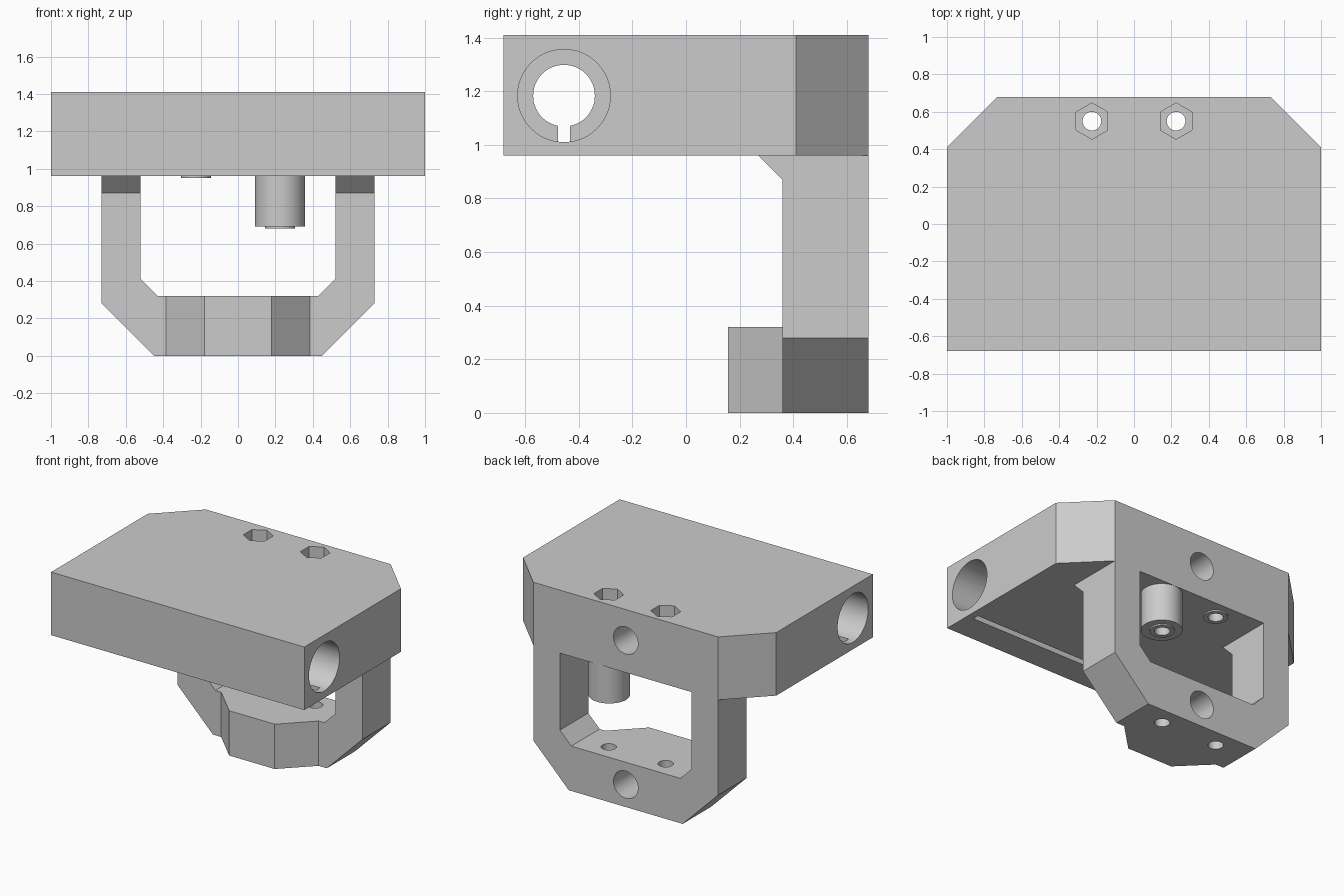
import bpy
import bmesh
from math import sin, cos, tau, radians

if "Cube" in bpy.data.objects:
    bpy.data.objects.remove(bpy.data.objects["Cube"])

grey = bpy.data.materials.new("plain_grey")
grey.use_nodes = True
grey.diffuse_color = (0.6, 0.6, 0.6, 1)
grey.node_tree.nodes["Principled BSDF"].inputs["Base Color"].default_value = grey.diffuse_color

TO_3D = {
    "x": lambda p, t: (t, p[0], p[1]),
    "y": lambda p, t: (p[0], t, p[1]),
    "z": lambda p, t: (p[0], p[1], t),
}


def prism(name, points, axis, start, end):
    """Extrude a flat outline along an axis."""
    bm = bmesh.new()
    face = bm.faces.new([bm.verts.new(TO_3D[axis](p, start)) for p in points])
    moved = bmesh.ops.extrude_face_region(bm, geom=[face])["geom"]
    for v in moved:
        if isinstance(v, bmesh.types.BMVert):
            v.co["xyz".index(axis)] = end
    bmesh.ops.recalc_face_normals(bm, faces=bm.faces)
    mesh = bpy.data.meshes.new(name)
    bm.to_mesh(mesh)
    bm.free()
    mesh.materials.append(grey)
    obj = bpy.data.objects.new(name, mesh)
    bpy.context.collection.objects.link(obj)
    return obj


def ring(cx, cy, radius, sides=48, turn=0.0):
    return [(cx + radius * cos(tau * i / sides + turn),
             cy + radius * sin(tau * i / sides + turn)) for i in range(sides)]


def rect(x0, x1, y0, y1):
    return [(x0, y0), (x1, y0), (x1, y1), (x0, y1)]


def mirrored(half):
    """Close an outline from its +x half."""
    return half + [(-x, y) for x, y in reversed(half)]


def combine(target, tool, operation):
    mod = target.modifiers.new(tool.name, "BOOLEAN")
    mod.object = tool
    mod.operation = operation
    mod.solver = "EXACT"
    bpy.context.view_layer.objects.active = target
    bpy.ops.object.modifier_apply(modifier=mod.name)
    bpy.data.objects.remove(tool)


BOTTOM, TOP, BACK = 0.96, 1.41, 0.68
BORE_Y, BORE_Z = -0.455, 1.183
BOLT_X, BOLT_Y = 0.225, 0.55

# Carriage block with chamfered back corners
body = prism("carriage_bracket", mirrored([(1, -BACK), (1, 0.41), (0.73, BACK)]),
             "z", BOTTOM, TOP)

# Hanging frame, its front tab and the braces under the block
adds = [
    prism("frame", mirrored([(0.45, 0), (0.73, 0.28), (0.73, 1.1),
                             (0.52, 1.1), (0.52, 0.41), (0.43, 0.32)]), "y", 0.36, BACK),
    prism("front_tab", mirrored([(0.18, 0.157), (0.385, 0.36), (0.385, 0.45)]),
          "z", 0, 0.32),
]
for side in (-1, 1):
    brace = [(0.27, BOTTOM), (0.36, 0.87), (0.45, 0.87), (0.45, 1.0), (0.27, 1.0)]
    adds.append(prism("brace", brace, "x", *sorted((side * 0.52, side * 0.73))))

# Long spacer on the left, thin washer rims on both sides
adds += [
    prism("spacer", ring(BOLT_X, 0.545, 0.134), "z", 0.69, 1.0),
    prism("spacer_rim", ring(BOLT_X, BOLT_Y, 0.08), "z", 0.68, 0.75),
    prism("block_rim", ring(-BOLT_X, BOLT_Y, 0.08), "z", 0.95, 1.0),
]
for part in adds:
    combine(body, part, "UNION")

# Stepped cross bore with a slot in its floor
cuts = [
    prism("rod_bore", ring(BORE_Y, BORE_Z, 0.115), "x", -1.1, 1.1),
    prism("floor_slot", rect(BORE_Y - 0.023, BORE_Y + 0.023, 0.9, BORE_Z), "x", -0.95, 0.95),
]
for side in (-1, 1):
    cuts.append(prism("bearing_pocket", ring(BORE_Y, BORE_Z, 0.173), "x",
                      *sorted((side * 0.45, side * 1.1))))
    # Bolt holes with hexagonal nut pockets
    cuts.append(prism("bolt_hole", ring(side * BOLT_X, BOLT_Y, 0.05, 32), "z", -0.1, 1.5))
    cuts.append(prism("nut_pocket", ring(side * BOLT_X, BOLT_Y, 0.097, 6, tau / 4),
                      "z", 1.21, 1.5))

# Blind holes in the back
for z in (0.16, 1.19):
    cuts.append(prism("back_hole", ring(0, z, 0.097), "y", 0.38, 0.8))
for cutter in cuts:
    combine(body, cutter, "DIFFERENCE")

# Merge coplanar pieces
bm = bmesh.new()
bm.from_mesh(body.data)
bmesh.ops.remove_doubles(bm, verts=bm.verts, dist=0.0001)
bmesh.ops.dissolve_limit(bm, angle_limit=radians(1), verts=bm.verts, edges=bm.edges)
bm.to_mesh(body.data)
bm.free()

bpy.ops.object.select_all(action="DESELECT")
body.select_set(True)
bpy.context.view_layer.objects.active = body
bpy.ops.object.shade_smooth_by_angle()
